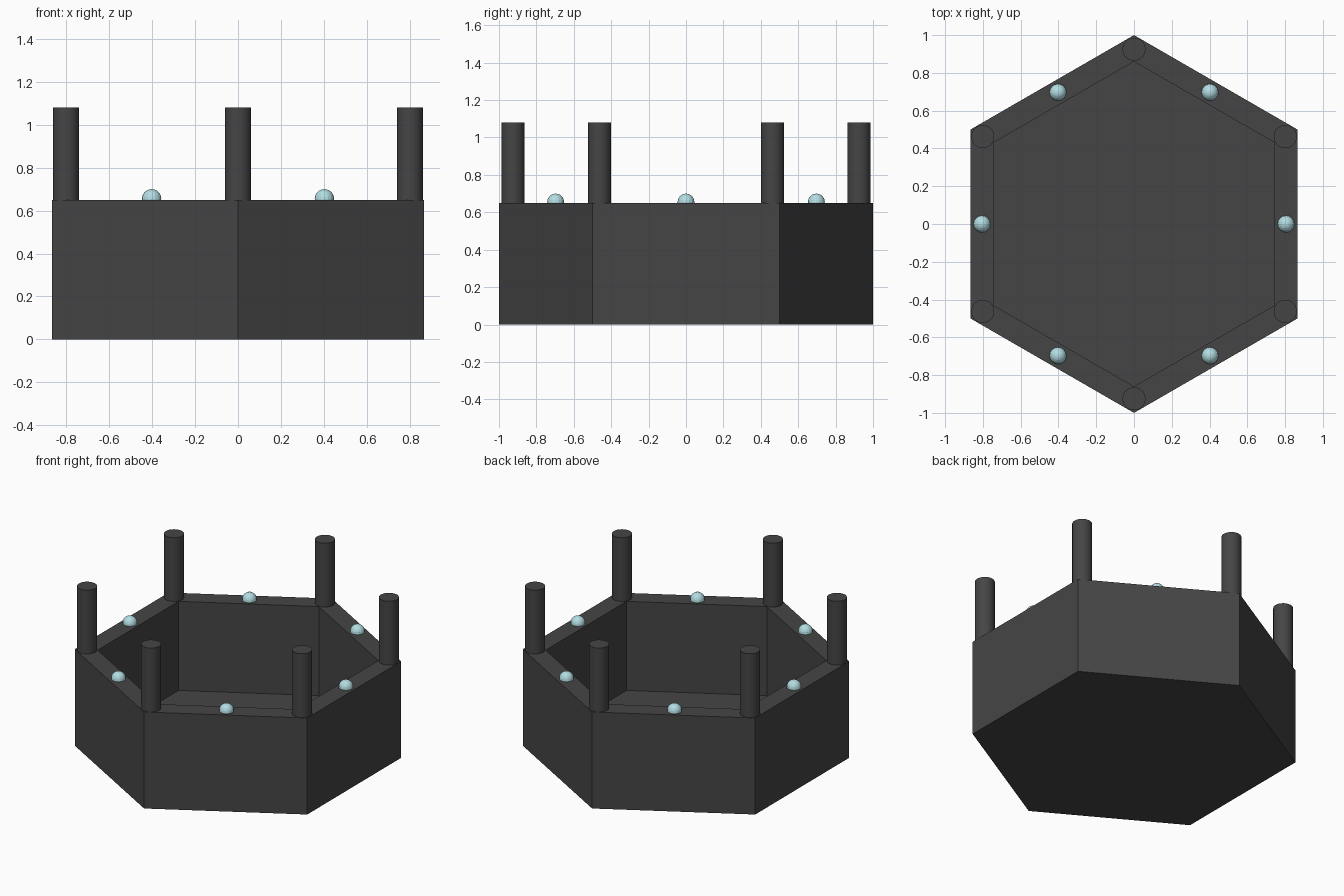
import bpy, bmesh, math

if "Cube" in bpy.data.objects:
    bpy.data.objects.remove(bpy.data.objects["Cube"])

WALL_H, FLOOR_Z = 0.65, 0.05
OUTER_R, INNER_R = 1.0, 0.86


def material(name, rgb):
    m = bpy.data.materials.new(name)
    m.diffuse_color = (*rgb, 1)
    m.use_nodes = True
    m.node_tree.nodes["Principled BSDF"].inputs["Base Color"].default_value = m.diffuse_color
    return m


dark = material("charcoal", (0.06, 0.06, 0.06))
glow = material("pale_cyan", (0.45, 0.72, 0.76))


def finish(bm, name, mat):
    mesh = bpy.data.meshes.new(name)
    bm.normal_update()
    bm.to_mesh(mesh)
    bm.free()
    mesh.materials.append(mat)
    ob = bpy.data.objects.new(name, mesh)
    bpy.context.collection.objects.link(ob)
    return ob


def hexagon(bm, radius, z):
    # corners point along +y and -y
    return [bm.verts.new((radius * math.cos(a), radius * math.sin(a), z))
            for a in (math.radians(30 + 60 * i) for i in range(6))]


# Hexagonal tray: outer wall, rim, inner wall and floor
bm = bmesh.new()
rings = [hexagon(bm, OUTER_R, 0), hexagon(bm, OUTER_R, WALL_H),
         hexagon(bm, INNER_R, WALL_H), hexagon(bm, INNER_R, FLOOR_Z)]
for lower, upper in zip(rings, rings[1:]):
    for i in range(6):
        j = (i + 1) % 6
        bm.faces.new((lower[i], lower[j], upper[j], upper[i]))
bm.faces.new(rings[0][::-1])
bm.faces.new(rings[-1])
finish(bm, "hexagonal_tray", dark)

for i in range(6):
    # Corner post
    a = math.radians(30 + 60 * i)
    bpy.ops.mesh.primitive_cylinder_add(
        vertices=32, radius=0.061, depth=1.08 - WALL_H,
        location=(0.925 * math.cos(a), 0.925 * math.sin(a), (1.08 + WALL_H) / 2))
    post = bpy.context.object
    post.name = f"corner_post_{i + 1}"
    post.data.materials.append(dark)
    bpy.ops.object.shade_smooth_by_angle(angle=math.radians(30))

    # Small bead halfway along each rim side
    a = math.radians(60 * i)
    bpy.ops.mesh.primitive_uv_sphere_add(
        segments=16, ring_count=12, radius=0.045,
        location=(0.805 * math.cos(a), 0.805 * math.sin(a), 0.655))
    bead = bpy.context.object
    bead.name = f"rim_bead_{i + 1}"
    bead.data.materials.append(glow)
